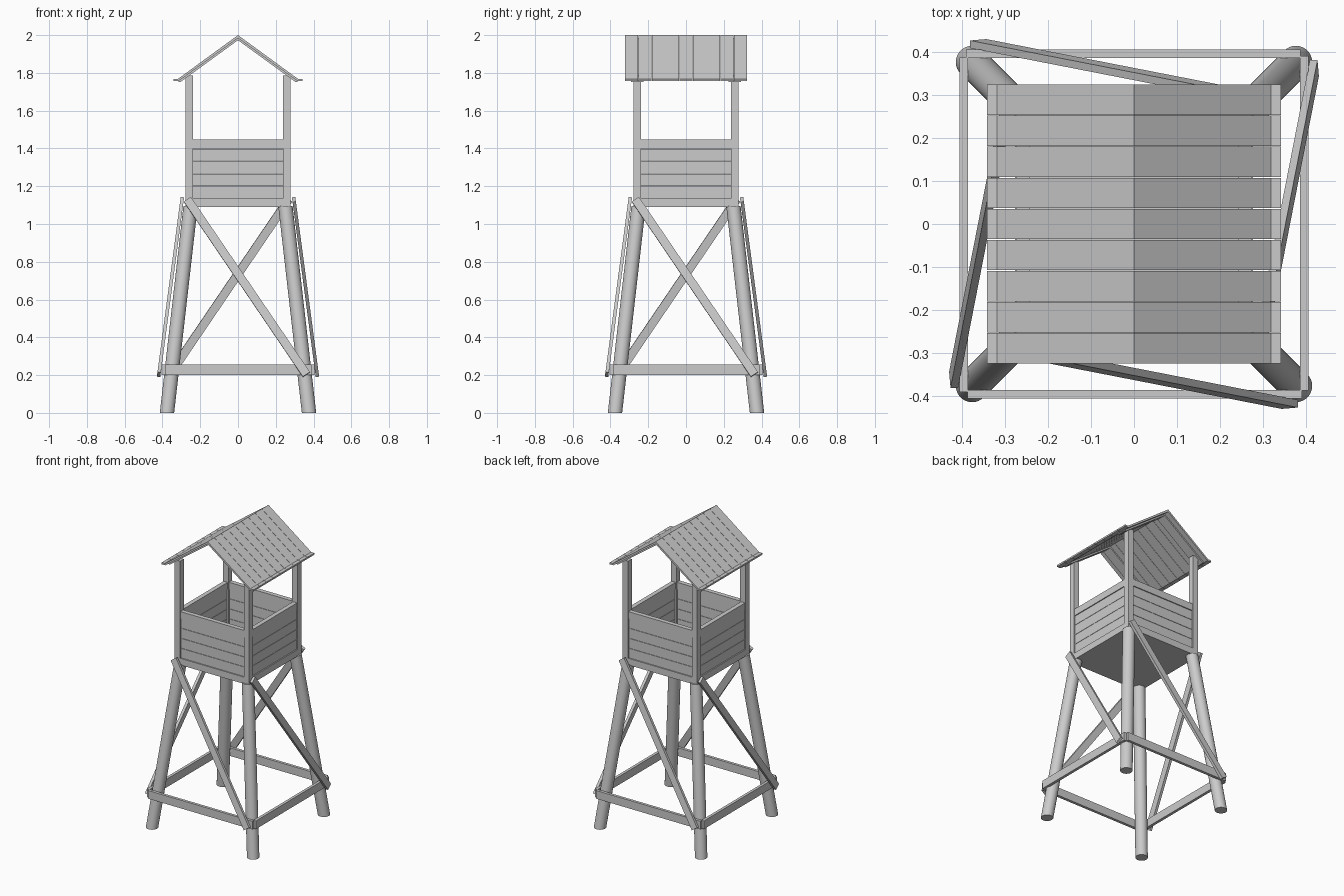
import bpy, bmesh, math
from mathutils import Vector, Matrix

if "Cube" in bpy.data.objects:
    bpy.data.objects.remove(bpy.data.objects["Cube"])


def make(name, verts, faces, rot=0.0):
    """Mesh object from points, optionally turned around z."""
    bm = bmesh.new()
    vs = [bm.verts.new(v) for v in verts]
    for f in faces:
        bm.faces.new([vs[i] for i in f])
    bmesh.ops.rotate(bm, verts=bm.verts, cent=(0, 0, 0), matrix=Matrix.Rotation(rot, 3, 'Z'))
    bmesh.ops.recalc_face_normals(bm, faces=bm.faces)
    me = bpy.data.meshes.new(name)
    bm.to_mesh(me)
    bm.free()
    ob = bpy.data.objects.new(name, me)
    bpy.context.collection.objects.link(ob)
    return ob


def prism(name, ring_a, ring_b, rot=0.0):
    """Solid between two matching rings of points."""
    n = len(ring_a)
    faces = [tuple(range(n)), tuple(range(n, 2 * n))]
    faces += [(i, (i + 1) % n, n + (i + 1) % n, n + i) for i in range(n)]
    return make(name, list(ring_a) + list(ring_b), faces, rot)


def box(name, x0, x1, y0, y1, z0, z1, rot=0.0):
    c = [(x0, y0), (x1, y0), (x1, y1), (x0, y1)]
    return prism(name, [(x, y, z0) for x, y in c], [(x, y, z1) for x, y in c], rot)


def bar(name, a, b, normal, width, thick, rot=0.0):
    """Flat board from a to b, its broad side facing the normal."""
    a, b = Vector(a), Vector(b)
    u = (b - a).normalized()
    w = u.cross(Vector(normal)).normalized()
    n = w.cross(u)
    offs = [w * (width / 2 * s) + n * (thick / 2 * t)
            for s, t in ((-1, -1), (1, -1), (1, 1), (-1, 1))]
    return prism(name, [a + o for o in offs], [b + o for o in offs], rot)


def gable(name, y0, y1, side, profile):
    """Roof profile in x-z, extruded along y; side mirrors it."""
    return prism(name, [(side * x, y0, z) for x, z in profile],
                 [(side * x, y1, z) for x, z in profile])


# platform
box("platform", -0.277, 0.277, -0.277, 0.277, 1.09, 1.135)

wall_z = [1.135, 1.201, 1.268, 1.336, 1.40]
for k in range(4):
    r = k * math.pi / 2
    # tapered-stance leg, cut level at both ends
    R, N = 0.038, 32
    ring = [(R * math.cos(2 * math.pi * i / N), R * math.sin(2 * math.pi * i / N)) for i in range(N)]
    leg = prism(f"leg_{k}", [(x - 0.376, y - 0.376, 0) for x, y in ring],
                [(x - 0.251, y - 0.251, 1.095) for x, y in ring], r)
    for p in leg.data.polygons:
        p.use_smooth = len(p.vertices) == 4
    # lower horizontal brace and diagonal brace
    box(f"low_brace_{k}", -0.387, 0.39, -0.405, -0.386, 0.2, 0.255, r)
    bar(f"diagonal_brace_{k}", (-0.268, -0.296, 1.13), (0.362, -0.419, 0.203),
        (0, -1, 0.133), 0.045, 0.018, r)
    # corner post
    box(f"corner_post_{k}", -0.277, -0.237, -0.277, -0.237, 1.135, 1.787, r)
    # wall planks and top rail
    for i in range(4):
        box(f"wall_plank_{k}_{i}", -0.238, 0.238, -0.269, -0.247,
            wall_z[i], wall_z[i + 1] - 0.002, r)
    box(f"wall_rail_{k}", -0.238, 0.238, -0.273, -0.243, 1.40, 1.447, r)

# roof planks with a flared lip at the eaves
roof = [(0, 2.0), (0.318, 1.768), (0.342, 1.768), (0.342, 1.757), (0.314, 1.757), (0, 1.984)]
pitch = 0.65 / 9
for side, label in ((-1, "left"), (1, "right")):
    for i in range(9):
        y = -0.325 + i * pitch
        gable(f"roof_plank_{label}_{i}", y + 0.001, y + pitch - 0.001, side, roof)
    # rafters under the planks, over the posts
    for yc, end in ((-0.257, "front"), (0.257, "back")):
        gable(f"rafter_{label}_{end}", yc - 0.033, yc + 0.033, side,
              [(0, 1.985), (0.314, 1.758), (0.314, 1.752), (0.304, 1.752), (0, 1.973)])
